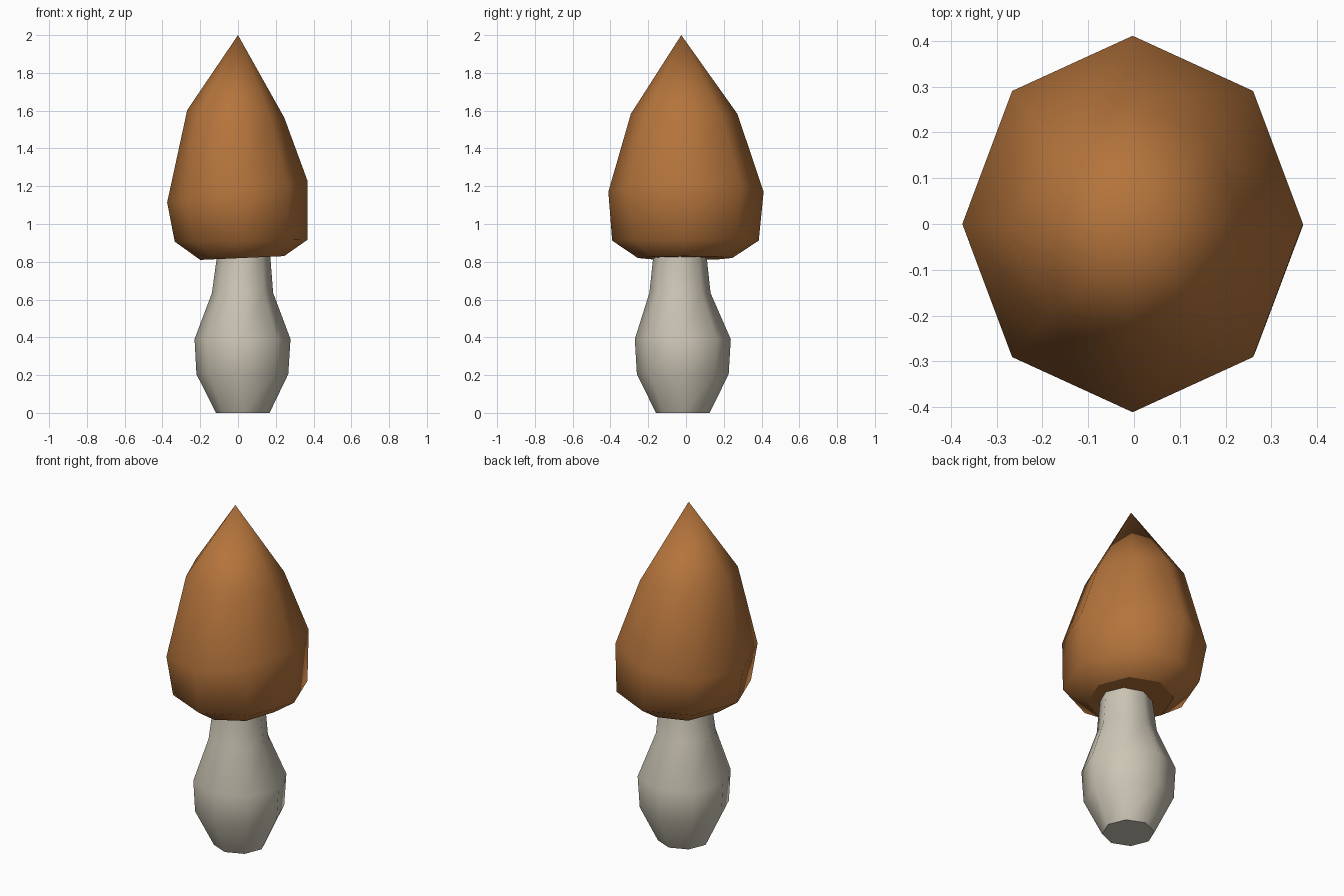
import bpy, bmesh, math

if "Cube" in bpy.data.objects:
    bpy.data.objects.remove(bpy.data.objects["Cube"])

SIDES = 8


def material(name, rgb):
    m = bpy.data.materials.new(name)
    m.diffuse_color = (*rgb, 1.0)
    m.use_nodes = True
    m.node_tree.nodes["Principled BSDF"].inputs["Base Color"].default_value = m.diffuse_color
    return m


def lofted(name, rings, mat, tip=None):
    """Loft 8-sided rings (cx, cy, rx, ry, z, x-tilt) from bottom to top."""
    bm = bmesh.new()
    loops = []
    for cx, cy, rx, ry, z, tilt in rings:
        loop = []
        for i in range(SIDES):
            a = 2 * math.pi * i / SIDES
            dx, dy = rx * math.cos(a), ry * math.sin(a)
            loop.append(bm.verts.new((cx + dx, cy + dy, z + tilt * dx)))
        loops.append(loop)
    sides = []
    for low, high in zip(loops, loops[1:]):
        for i in range(SIDES):
            j = (i + 1) % SIDES
            sides.append(bm.faces.new((low[i], low[j], high[j], high[i])))
    if tip:
        top = bm.verts.new(tip)
        for i in range(SIDES):
            sides.append(bm.faces.new((loops[-1][i], loops[-1][(i + 1) % SIDES], top)))
    else:
        bm.faces.new(loops[-1])
    bm.faces.new(loops[0][::-1])
    for f in sides:          # smooth sides, flat ends
        f.smooth = True
    bm.normal_update()
    mesh = bpy.data.meshes.new(name)
    bm.to_mesh(mesh)
    bm.free()
    mesh.materials.append(mat)
    obj = bpy.data.objects.new(name, mesh)
    bpy.context.collection.objects.link(obj)
    return obj


orange = material("orange brown", (0.46, 0.175, 0.045))
cream = material("pale cream", (0.60, 0.56, 0.46))

# Bulbous stem
lofted("stem", [
    (0.025, -0.017, 0.142, 0.142, 0.0, 0),
    (0.023, -0.017, 0.243, 0.243, 0.205, 0),
    (0.024, -0.017, 0.254, 0.254, 0.39, 0),
    (0.024, -0.032, 0.162, 0.162, 0.635, 0),
    (0.030, -0.032, 0.140, 0.140, 0.84, 0),
], cream)

# Tall pointed cap, rings slightly tilted
lofted("cap", [
    (0.022, -0.005, 0.222, 0.250, 0.82, 0.045),
    (0.017, -0.003, 0.352, 0.388, 0.912, 0.015),
    (-0.003, 0.0, 0.372, 0.411, 1.17, 0.15),
    (-0.012, -0.010, 0.257, 0.282, 1.583, -0.078),
], orange, tip=(0.0, -0.025, 2.0))
